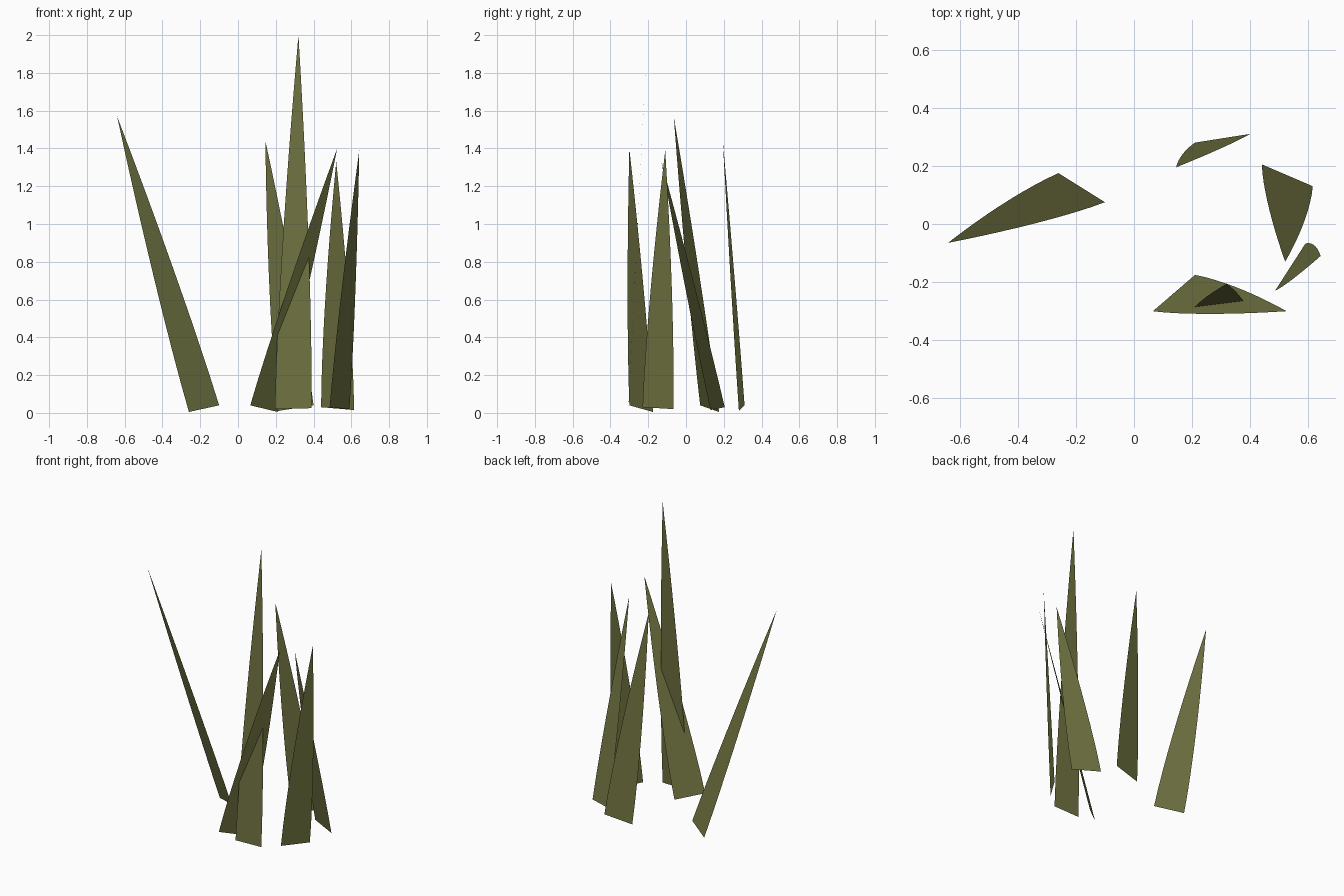
import bpy
import bmesh
from mathutils import Vector

cube = bpy.data.objects.get("Cube")
if cube:
    bpy.data.objects.remove(cube, do_unlink=True)

# Single dry olive colour
olive = bpy.data.materials.new("olive_green")
olive.use_nodes = True
colour = (0.16, 0.17, 0.052, 1)
olive.diffuse_color = colour
bsdf = next(n for n in olive.node_tree.nodes if n.type == 'BSDF_PRINCIPLED')
bsdf.inputs["Base Color"].default_value = colour
bsdf.inputs["Roughness"].default_value = 0.9

ROWS = 10


def blade(name, a, b, tip):
    """Thin flat blade: base edge a-b, gently bulging sides, pointed tip."""
    a, b, tip = Vector(a), Vector(b), Vector(tip)
    middle, half = (a + b) / 2, (b - a) / 2
    bm = bmesh.new()
    rows = []
    for i in range(ROWS):
        t = i / ROWS
        centre = middle.lerp(tip, t)
        side = half * (1 - t ** 1.5)
        rows.append((bm.verts.new(centre - side), bm.verts.new(centre + side)))
    for (l0, r0), (l1, r1) in zip(rows, rows[1:]):
        bm.faces.new((l0, r0, r1, l1))
    bm.faces.new((*rows[-1], bm.verts.new(tip)))
    mesh = bpy.data.meshes.new(name)
    bm.to_mesh(mesh)
    bm.free()
    mesh.materials.append(olive)
    obj = bpy.data.objects.new(name, mesh)
    bpy.context.collection.objects.link(obj)


# Grass blades: two base corners and the tip
blade("leaning_right_blade", (-0.26, 0.175, 0.005), (-0.1, 0.075, 0.04), (-0.64, -0.065, 1.57))
blade("back_blade", (0.21, 0.28, 0.01), (0.4, 0.31, 0.04), (0.145, 0.195, 1.44))
blade("tall_front_blade", (0.195, -0.305, 0.02), (0.39, -0.305, 0.025), (0.32, -0.205, 2.0))
blade("leaning_front_blade", (0.065, -0.3, 0.04), (0.21, -0.175, 0.005), (0.525, -0.3, 1.4))
blade("left_back_blade", (0.44, 0.205, 0.03), (0.615, 0.13, 0.015), (0.52, -0.13, 1.33))
blade("left_front_blade", (0.485, -0.23, 0.03), (0.59, -0.067, 0.02), (0.642, -0.11, 1.39))
